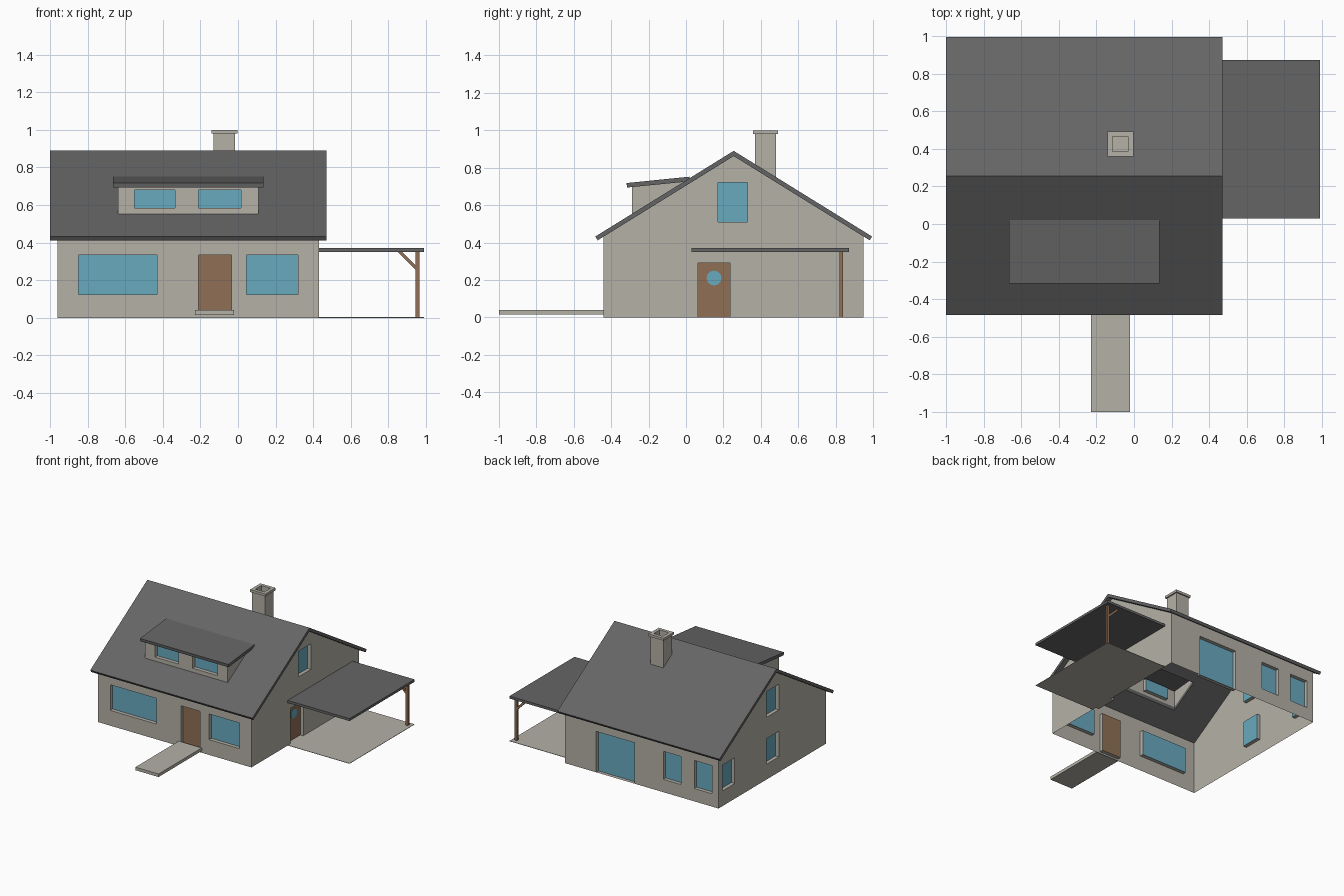
import bpy, bmesh
from mathutils import Vector

old = bpy.data.objects.get("Cube")
if old:
    bpy.data.objects.remove(old, do_unlink=True)


def material(name, rgb):
    m = bpy.data.materials.new(name)
    m.use_nodes = True
    m.diffuse_color = (*rgb, 1)
    m.node_tree.nodes["Principled BSDF"].inputs["Base Color"].default_value = (*rgb, 1)
    return m


PLASTER = material("plaster", (0.46, 0.44, 0.39))
ROOF = material("roof_grey", (0.13, 0.13, 0.13))
GLASS = material("glass_blue", (0.14, 0.40, 0.52))
WOOD = material("wood_brown", (0.28, 0.16, 0.09))


def finish(name, bm, *mats):
    me = bpy.data.meshes.new(name)
    bm.to_mesh(me)
    bm.free()
    ob = bpy.data.objects.new(name, me)
    for m in mats:
        me.materials.append(m)
    bpy.context.collection.objects.link(ob)
    return ob


def box_bm(lo, hi):
    bm = bmesh.new()
    bmesh.ops.create_cube(bm, size=1)
    for v in bm.verts:
        v.co = [(a + b) / 2 + c * (b - a) for a, b, c in zip(lo, hi, v.co)]
    return bm


def box(name, lo, hi, mat):
    return finish(name, box_bm(lo, hi), mat)


def prism(name, profile, lo, hi, mat, axis=0):
    """Closed profile extruded along x (profile is y, z) or y (profile is x, z)."""
    bm = bmesh.new()
    place = (lambda p, t: (t, *p)) if axis == 0 else (lambda p, t: (p[0], t, p[1]))
    face = bm.faces.new([bm.verts.new(place(p, lo)) for p in profile])
    ext = bmesh.ops.extrude_face_region(bm, geom=[face], use_keep_orig=True)["geom"]
    step = Vector(place((0, 0), hi - lo))
    bmesh.ops.translate(bm, vec=step, verts=[g for g in ext if isinstance(g, bmesh.types.BMVert)])
    bmesh.ops.recalc_face_normals(bm, faces=bm.faces)
    return finish(name, bm, mat)


def wall(name, side, at, outline, openings=(), depth=0.03):
    """Single-sheet wall with recessed openings: (from, to, bottom, top, material index)."""
    axis = 0 if side in ("front", "back") else 1
    out = Vector({"front": (0, -1, 0), "back": (0, 1, 0),
                  "right": (1, 0, 0), "left": (-1, 0, 0)}[side])
    bm = bmesh.new()
    pts = [(p[0], at, p[1]) if axis == 0 else (at, *p) for p in outline]
    face = bm.faces.new([bm.verts.new(p) for p in pts])
    face.normal_update()
    if face.normal.dot(out) < 0:
        face.normal_flip()
    for a, b, c, d, _ in openings:
        for ax, val in ((axis, a), (axis, b), (2, c), (2, d)):
            co, no = Vector(), Vector()
            co[ax], no[ax] = val, 1
            bmesh.ops.bisect_plane(bm, geom=bm.verts[:] + bm.edges[:] + bm.faces[:],
                                   dist=1e-5, plane_co=co, plane_no=no)
    for a, b, c, d, index in openings:
        inside = []
        for f in bm.faces:
            m = f.calc_center_median()
            if a < m[axis] < b and c < m.z < d and abs(f.normal.dot(out)) > 0.9:
                inside.append(f)
        ext = bmesh.ops.extrude_face_region(bm, geom=inside)["geom"]
        bmesh.ops.translate(bm, vec=-out * depth,
                            verts=[g for g in ext if isinstance(g, bmesh.types.BMVert)])
        for g in ext:
            if isinstance(g, bmesh.types.BMFace):
                g.material_index = index
        left_over = [f for f in inside if f.is_valid]
        if left_over:
            bmesh.ops.delete(bm, geom=left_over, context="FACES_ONLY")
        bm.normal_update()
    return finish(name, bm, PLASTER, GLASS, WOOD)


# House walls, open underneath
X0, X1, Y0, Y1 = -0.96, 0.43, -0.44, 0.95
EAVE, RIDGE, MID = 0.432, 0.865, 0.255
SILL, HEAD = 0.125, 0.335
long_side = [(X0, 0), (X1, 0), (X1, EAVE), (X0, EAVE)]
gable = [(Y0, 0), (Y1, 0), (Y1, EAVE), (MID, RIDGE), (Y0, EAVE)]
upper_window = (0.17, 0.33, 0.51, 0.72, 1)
wall("front_wall", "front", Y0, long_side, [
    (-0.85, -0.43, SILL, HEAD, 1),
    (-0.21, -0.035, 0.015, HEAD, 2),
    (0.045, 0.32, SILL, HEAD, 1)])
wall("back_wall", "back", Y1, long_side, [
    (-0.20, 0.15, 0, HEAD, 1),
    (-0.62, -0.46, 0.105, HEAD, 1),
    (-0.90, -0.74, 0.105, HEAD, 1)])
wall("right_wall", "right", X1, gable, [upper_window, (0.065, 0.235, 0, 0.29, 2)])
wall("left_wall", "left", X0, gable, [
    upper_window, (0.17, 0.33, SILL, HEAD, 1), (0.74, 0.90, SILL, HEAD, 1)])

# Small rounded pane on the side door
pane = bmesh.new()
bmesh.ops.create_cone(pane, cap_ends=True, segments=12, radius1=0.04, radius2=0.04, depth=0.008)
for v in pane.verts:
    v.co = (X1 - 0.03 + v.co.z, 0.15 + v.co.x, 0.21 + v.co.y)
finish("side_door_pane", pane, GLASS)

# Main roof, opened beneath the dormer
half = [(0.74, 0.432), (0.727, 0.412)]
roof = prism("main_roof", [
    (MID - half[0][0], half[0][1]), (MID, 0.89), (MID + half[0][0], half[0][1]),
    (MID + half[1][0], half[1][1]), (MID, 0.862), (MID - half[1][0], half[1][1])],
    -1, 0.47, ROOF)
cutter = box("dormer_cutter", (-0.635, -0.285, 0.3), (0.105, -0.06, 0.95), ROOF)
cutter.hide_render = True
cut = roof.modifiers.new("dormer_hole", "BOOLEAN")
cut.operation, cut.solver, cut.object = "DIFFERENCE", "EXACT", cutter
bpy.context.view_layer.objects.active = roof
bpy.ops.object.modifier_apply(modifier=cut.name)
bpy.data.objects.remove(cutter, do_unlink=True)

# Dormer
DX0, DX1, DY = -0.64, 0.11, -0.29
wall("dormer_front", "front", DY, [(DX0, 0.54), (DX1, 0.54), (DX1, 0.705), (DX0, 0.705)], [
    (-0.55, -0.335, 0.585, 0.68, 1), (-0.21, 0.015, 0.585, 0.68, 1)])
for side, x in (("left", DX0), ("right", DX1)):
    wall("dormer_" + side + "_cheek", side, x, [(DY, 0.54), (0, 0.727), (DY, 0.705)])
prism("dormer_roof", [(-0.318, 0.718), (0.02, 0.752), (0.02, 0.727), (-0.315, 0.694)],
      -0.665, 0.135, ROOF)

# Chimney: shaft follows the roof slope, with a projecting hollow cap
bm = box_bm((-0.13, 0.37, 0.7), (-0.015, 0.48, 0.98))
for v in bm.verts:
    if v.co.z < 0.9:
        v.co.z = 0.88 - 0.619 * (v.co.y - MID)
top = max(bm.faces, key=lambda f: f.calc_center_median().z)


def extrude_top(face, dz, grow=1):
    new = bmesh.ops.extrude_discrete_faces(bm, faces=[face])["faces"][0]
    mid = new.calc_center_median()
    for v in new.verts:
        v.co = mid + (v.co - mid) * grow + Vector((0, 0, dz))
    return new


top = extrude_top(top, 0, 1.2)
top = extrude_top(top, 0.02)
top = extrude_top(top, 0, 0.6)
extrude_top(top, -0.12)
finish("chimney", bm, PLASTER)

# Front path
box("front_path", (-0.23, -1, 0.015), (-0.02, Y0, 0.04), PLASTER)

# Carport
box("carport_roof", (X1, 0.03, 0.35), (0.99, 0.872, 0.37), ROOF)
box("carport_floor", (X1, 0.03, 0), (0.99, 0.872, 0.003), PLASTER)
box("carport_post", (0.945, 0.82, 0), (0.965, 0.84, 0.35), WOOD)
prism("carport_brace", [(0.85, 0.35), (0.875, 0.35), (0.95, 0.275), (0.95, 0.25)],
      0.822, 0.838, WOOD, axis=1)
